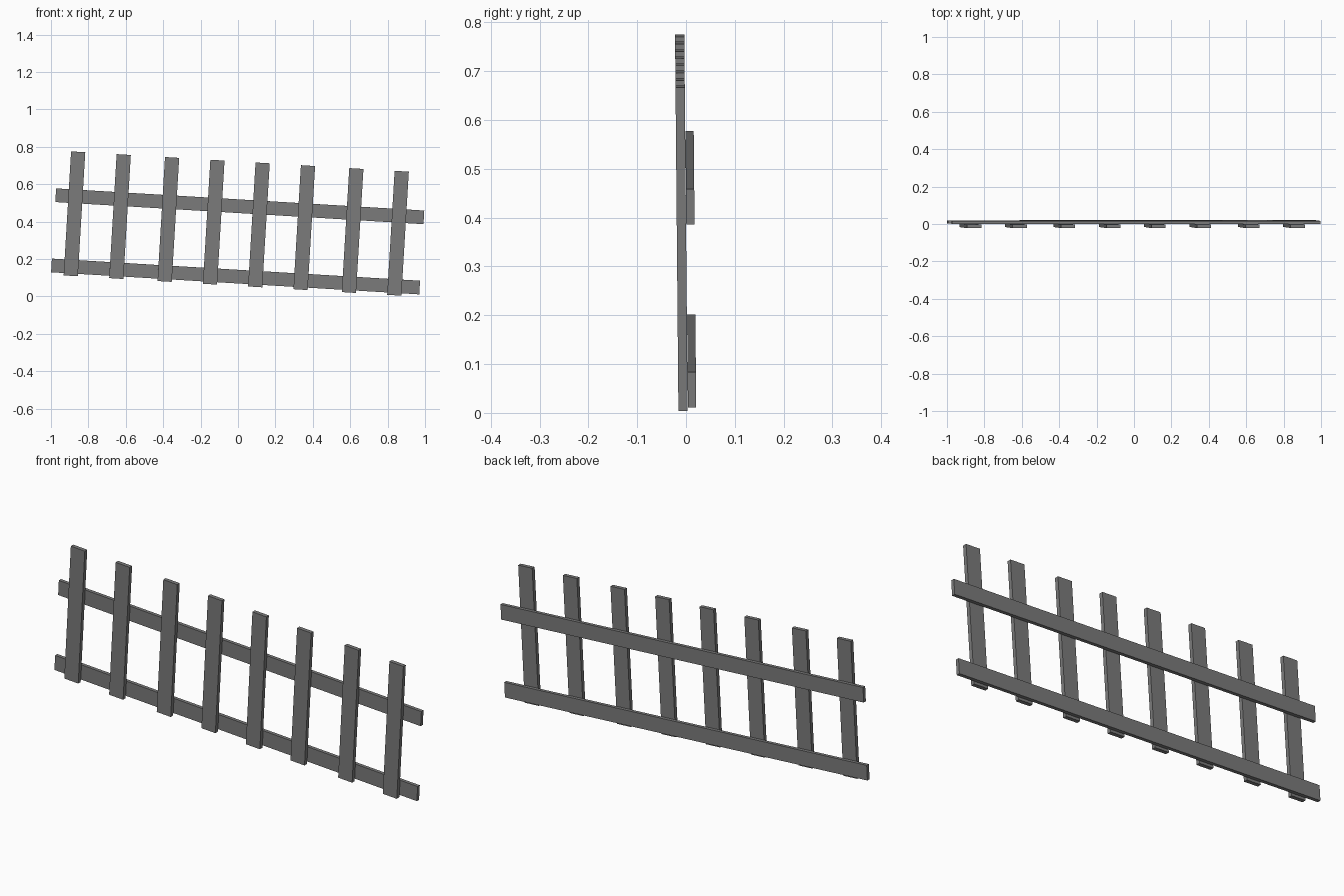
import bpy
from mathutils import Matrix, Vector

cube = bpy.data.objects.get("Cube")
if cube:
    bpy.data.objects.remove(cube, do_unlink=True)

# Single flat grey for every board
GREY = (0.2, 0.2, 0.2, 1.0)
mat = bpy.data.materials.new("weathered_grey")
mat.use_nodes = True
mat.diffuse_color = GREY
bsdf = mat.node_tree.nodes["Principled BSDF"]
bsdf.inputs["Base Color"].default_value = GREY
bsdf.inputs["Roughness"].default_value = 0.9

# The whole fence leans sideways and slightly forward
FENCE = (Matrix.Translation((0, 0, 0.389))
         @ Matrix.Rotation(0.009, 4, "X")
         @ Matrix.Rotation(0.06, 4, "Y"))


def board(name, centre, size):
    """Add a flat plank placed in the leaning fence frame."""
    bpy.ops.mesh.primitive_cube_add(size=1)
    obj = bpy.context.object
    obj.name = name
    obj.data.transform(Matrix.Diagonal(Vector(size).to_4d()))
    obj.data.materials.append(mat)
    obj.matrix_world = FENCE @ Matrix.Translation(centre)
    return obj


# Horizontal rails on the back
for name, z in (("lower_rail", -0.283), ("upper_rail", 0.093)):
    board(name, (0.004, 0.009, z), (1.972, 0.017, 0.073))

# Upright pickets on the front, unevenly spaced
PICKETS = (-0.876, -0.632, -0.373, -0.13, 0.112, 0.355, 0.614, 0.857)
for i, x in enumerate(PICKETS, 1):
    board(f"picket_{i}", (x, -0.0095, 0), (0.076, 0.019, 0.664))
